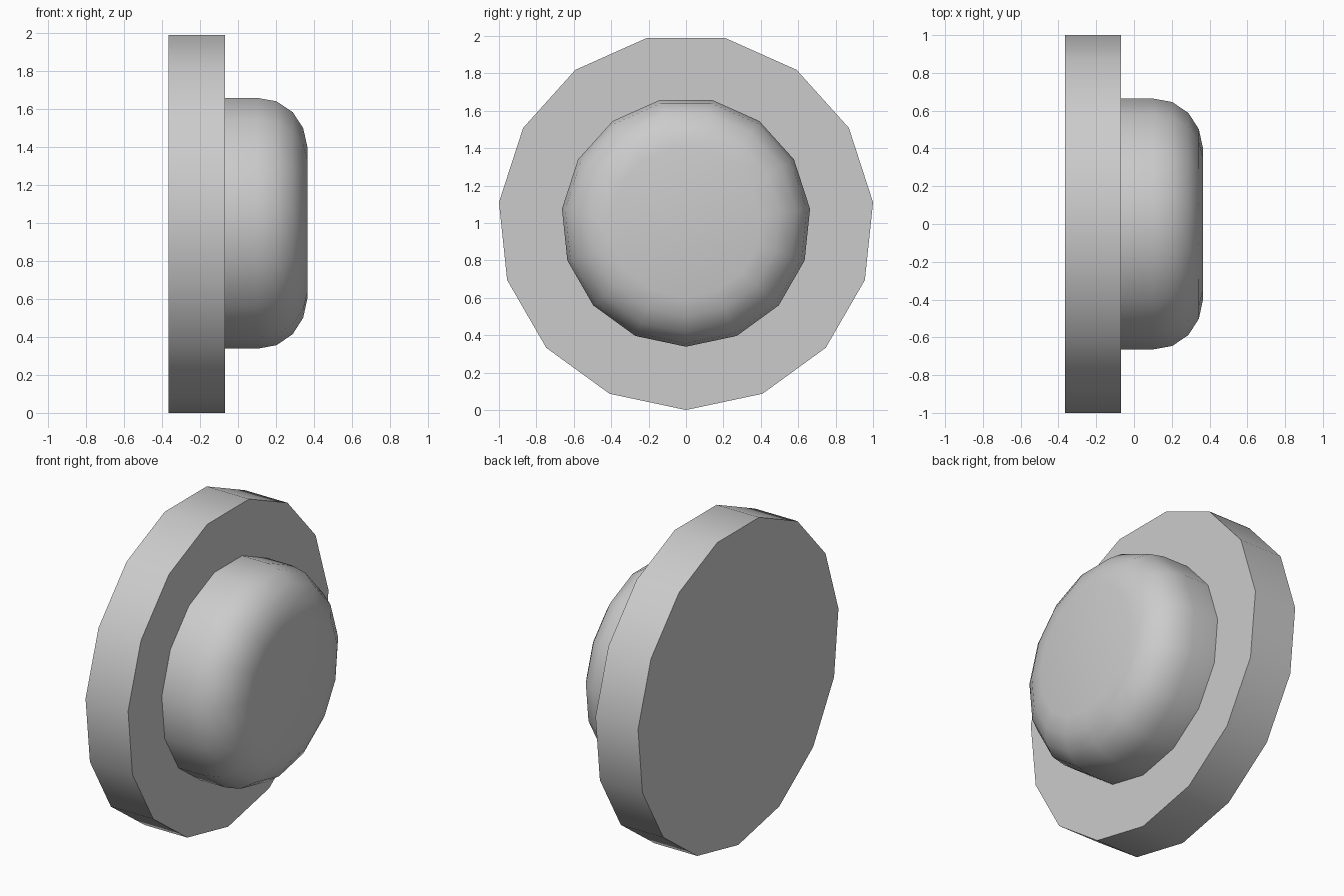
import bpy, bmesh, math

if "Cube" in bpy.data.objects:
    bpy.data.objects.remove(bpy.data.objects["Cube"])

SIDES = 15
CENTRE_Z = 1.0055


def lathe(name, profile, back_cap):
    """Spin (x, radius) points about the x axis, one vertex pointing down."""
    bm = bmesh.new()
    rings = []
    for x, r in profile:
        angles = [math.tau * k / SIDES for k in range(SIDES)]
        rings.append([bm.verts.new((x, r * math.sin(a), CENTRE_Z - r * math.cos(a)))
                      for a in angles])
    for low, high in zip(rings, rings[1:]):
        for k in range(SIDES):
            n = (k + 1) % SIDES
            bm.faces.new((low[k], low[n], high[n], high[k]))
    bm.faces.new(rings[-1])
    if back_cap:
        bm.faces.new(rings[0][::-1])
    mesh = bpy.data.meshes.new(name)
    bm.to_mesh(mesh)
    bm.free()
    obj = bpy.data.objects.new(name, mesh)
    bpy.context.collection.objects.link(obj)
    bpy.ops.object.select_all(action='DESELECT')
    obj.select_set(True)
    bpy.context.view_layer.objects.active = obj
    bpy.ops.object.shade_smooth_by_angle(angle=math.radians(40))
    return obj


# Flat disc at the back
lathe("base_plate", [(-0.365, 1.0055), (-0.068, 1.0055)], True)

# Rounded button on the front face, open where it meets the plate
lathe("button", [(-0.068, 0.667), (0.105, 0.667), (0.203, 0.649),
                 (0.288, 0.591), (0.343, 0.505), (0.365, 0.405)], False)
